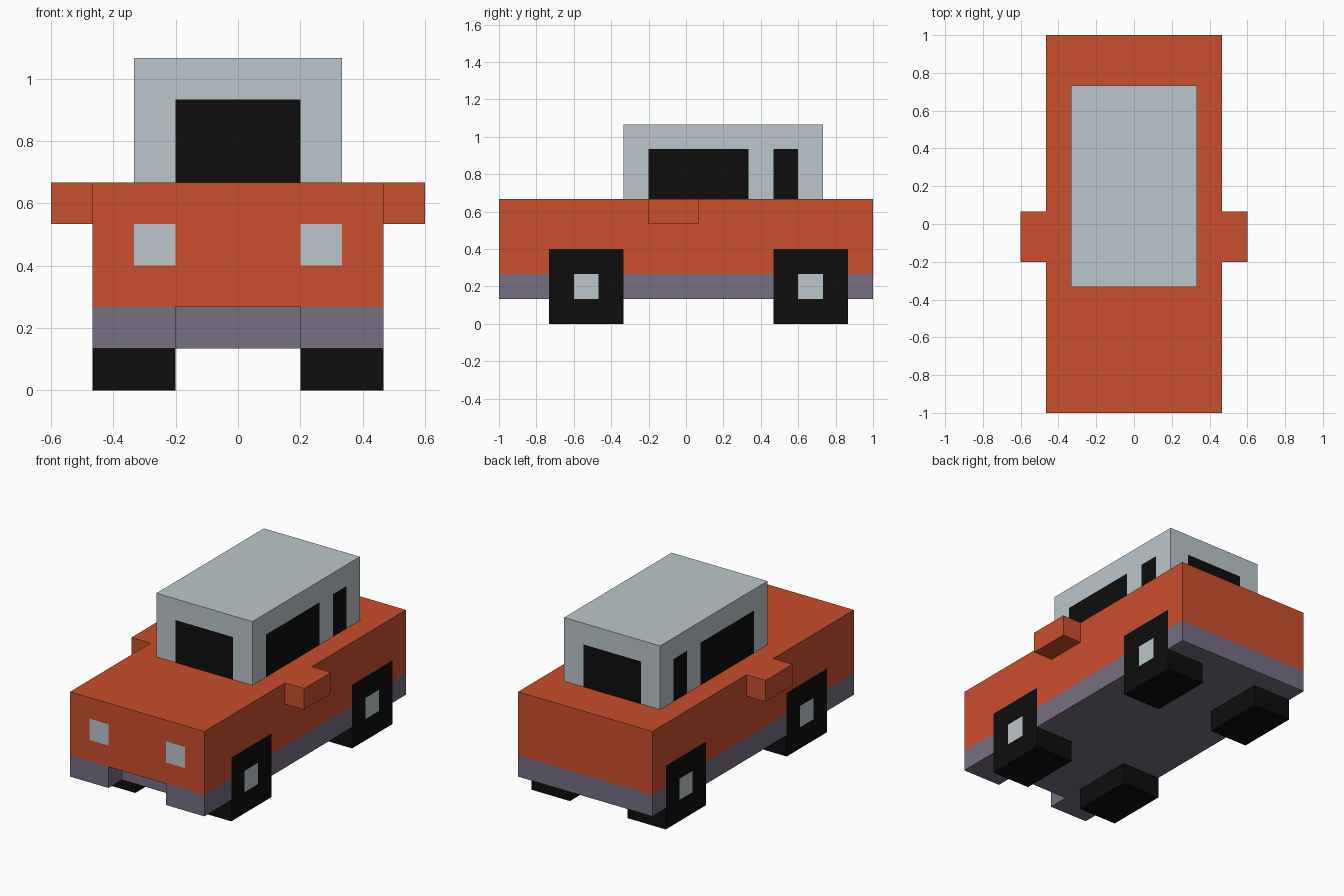
import bpy, bmesh
from mathutils import Vector

if "Cube" in bpy.data.objects:
    bpy.data.objects.remove(bpy.data.objects["Cube"])

U = 1 / 15  # one grid step; all sizes below are in grid steps


def srgb(r, g, b):
    f = lambda c: c / 12.92 if c <= 0.04045 else ((c + 0.055) / 1.055) ** 2.4
    return (f(r / 255), f(g / 255), f(b / 255), 1)


def material(name, rgb):
    m = bpy.data.materials.new(name)
    m.diffuse_color = srgb(*rgb)
    m.use_nodes = True
    m.node_tree.nodes["Principled BSDF"].inputs["Base Color"].default_value = m.diffuse_color
    return m


MATS = [material("orange paint", (201, 78, 45)),
        material("pale grey", (187, 198, 203)),
        material("black", (13, 13, 13)),
        material("purple grey", (118, 110, 132))]
ORANGE, GREY, BLACK, PURPLE = range(4)


def part(name, outline, z0, z1, rule, cuts=((), (), ())):
    """Extrude a plan outline, cut it along planes, colour faces by rule (None = open joint)."""
    bm = bmesh.new()
    base = bm.faces.new([bm.verts.new((x, y, z0)) for x, y in outline])
    top = bmesh.ops.extrude_face_region(bm, geom=[base], use_keep_orig=True)["geom"]
    for v in top:
        if isinstance(v, bmesh.types.BMVert):
            v.co.z = z1
    bmesh.ops.recalc_face_normals(bm, faces=bm.faces)
    for axis, values in enumerate(cuts):
        for value in values:
            co, no = Vector(), Vector()
            co[axis], no[axis] = value, 1
            bmesh.ops.bisect_plane(bm, geom=bm.verts[:] + bm.edges[:] + bm.faces[:],
                                   dist=1e-4, plane_co=co, plane_no=no)
    bm.normal_update()
    joints = []
    for f in bm.faces:
        index = rule(f.calc_center_median(), f.normal)
        if index is None:
            joints.append(f)
        else:
            f.material_index = index
    bmesh.ops.delete(bm, geom=joints, context='FACES')
    bmesh.ops.scale(bm, vec=(U, U, U), verts=bm.verts)
    me = bpy.data.meshes.new(name)
    bm.to_mesh(me)
    bm.free()
    for m in MATS:
        me.materials.append(m)
    ob = bpy.data.objects.new(name, me)
    bpy.context.collection.objects.link(ob)


def rect(x0, x1, y0, y1):
    return [(x0, y0), (x1, y0), (x1, y1), (x0, y1)]


AXLES = (-8, 10)


def near_axle(y, half):
    return any(abs(y - a) < half for a in AXLES)


def side_wheel(p):
    """Colour of the wheel disc painted flush on the car's side, if any."""
    if near_axle(p.y, 1) and p.z < 4:
        return GREY
    return BLACK if near_axle(p.y, 3) and p.z < 6 else None


# Upper body with headlights and upper wheel faces
def body_rule(p, n):
    if n.z > 0.5 and abs(p.x) < 5 and -5 < p.y < 11:
        return None  # under the cabin
    if n.z < -0.5:
        return ORANGE if abs(p.x) < 3 and p.y < -13 else None
    if abs(n.x) > 0.5:
        if p.z > 8 and -3 < p.y < 1:
            return None  # behind a mirror
        return side_wheel(p) or ORANGE
    if n.y < -0.5 and 3 < abs(p.x) < 5 and 6 < p.z < 8:
        return GREY
    return ORANGE


part("body", rect(-7, 7, -15, 15), 4, 10, body_rule,
     ((-5, -3, 3, 5), (-13, -11, -5, -3, 1, 7, 11, 13), (6, 8)))


# Lower sill with a notch in the front bumper
def sill_rule(p, n):
    if n.z > 0.5:
        return None
    if n.z < -0.5 and abs(p.x) > 3 and near_axle(p.y, 3):
        return None  # above a wheel
    if abs(n.x) > 0.5 and abs(p.x) > 6:
        return side_wheel(p) or PURPLE
    return PURPLE


part("sill", [(-7, -15), (-3, -15), (-3, -13), (3, -13), (3, -15), (7, -15), (7, 15), (-7, 15)],
     2, 4, sill_rule, ((-3, 3), (-13, -11, -9, -7, -5, 7, 9, 11, 13), ()))


# Cabin with windows on all four sides
def cabin_rule(p, n):
    if n.z < -0.5:
        return None
    if n.z < 0.5 and p.z < 14:
        if abs(n.y) > 0.5 and abs(p.x) < 3:
            return BLACK
        if abs(n.x) > 0.5 and (-3 < p.y < 5 or 7 < p.y < 9):
            return BLACK
    return GREY


part("cabin", rect(-5, 5, -5, 11), 10, 16, cabin_rule, ((-3, 3), (-3, 5, 7, 9), (14,)))

# Mirrors and the lower halves of the wheels
for side, s in (("left", -1), ("right", 1)):
    x0, x1 = sorted((7 * s, 9 * s))
    part(side + "_mirror", rect(x0, x1, -3, 1), 8, 10,
         lambda p, n, s=s: None if n.x * s < -0.5 else ORANGE)
    x0, x1 = sorted((3 * s, 7 * s))
    for end, a in zip(("front", "rear"), AXLES):
        part(f"{end}_{side}_wheel", rect(x0, x1, a - 3, a + 3), 0, 2,
             lambda p, n: None if n.z > 0.5 else BLACK)
